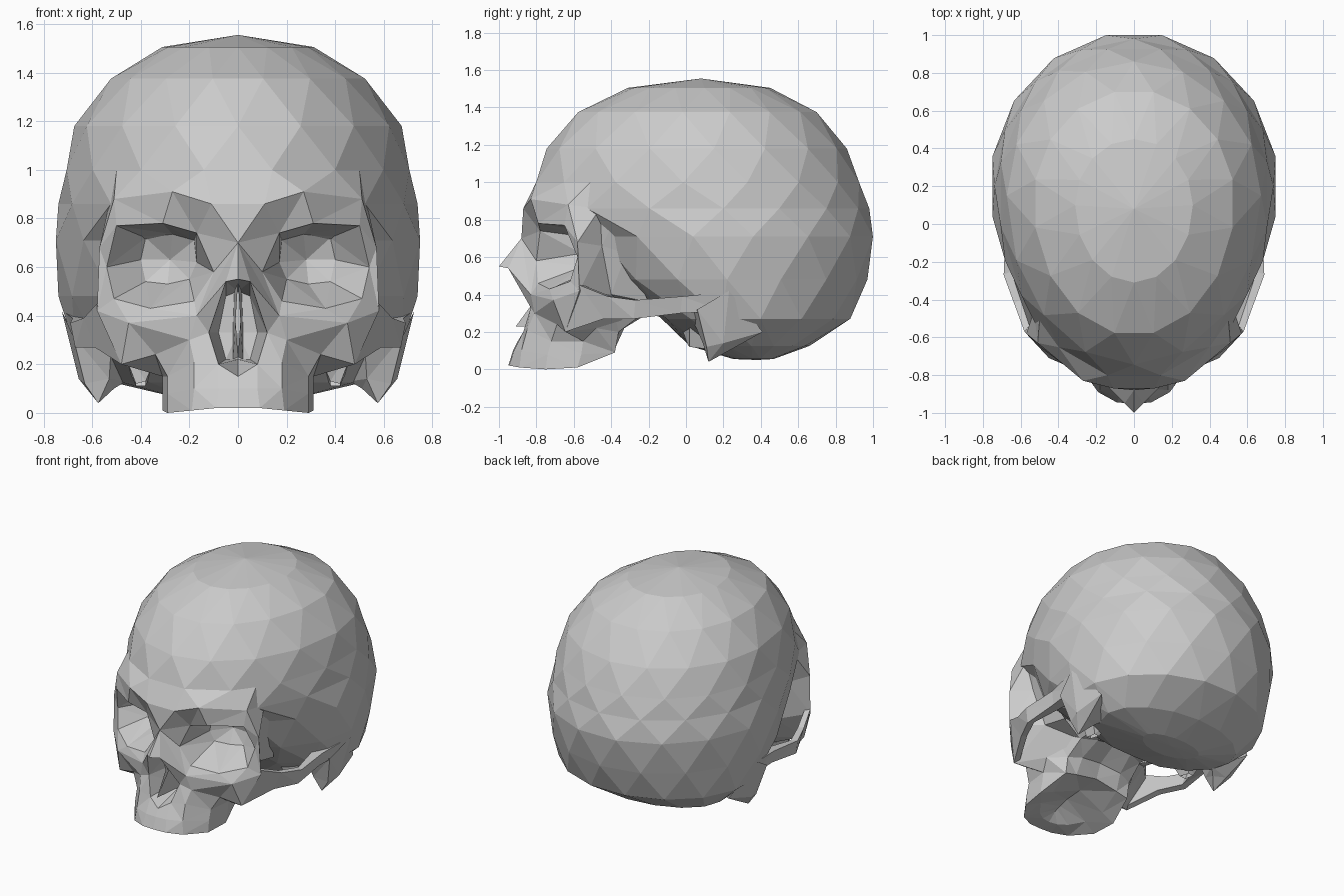
import bpy, bmesh, math
from mathutils import Vector


def make(name, verts, faces, mirror=True, facing=None):
    """Flat-shaded triangle mesh, optionally mirrored across x = 0."""
    bm = bmesh.new()
    vs = [bm.verts.new(v) for v in verts]
    for f in faces:
        bm.faces.new([vs[i] for i in f])
    bmesh.ops.triangulate(bm, faces=bm.faces[:])
    bmesh.ops.remove_doubles(bm, verts=bm.verts[:], dist=0.0005)
    bm.normal_update()
    if facing is None:
        bmesh.ops.recalc_face_normals(bm, faces=bm.faces[:])
    else:
        total = sum((f.normal * f.calc_area() for f in bm.faces), Vector())
        if total.dot(Vector(facing)) < 0:
            bmesh.ops.reverse_faces(bm, faces=bm.faces[:])
    me = bpy.data.meshes.new(name)
    bm.to_mesh(me)
    bm.free()
    ob = bpy.data.objects.new(name, me)
    bpy.context.collection.objects.link(ob)
    if mirror:
        m = ob.modifiers.new("mirror", 'MIRROR')
        m.use_clip = True
        m.merge_threshold = 0.001
    return ob


def sheet(name, rows, facing=None, closed=False):
    """Skin rows of equal point count; closed joins each row into a loop."""
    n = len(rows[0])
    verts = [p for r in rows for p in r]
    faces = []
    for i in range(len(rows) - 1):
        for j in range(n if closed else n - 1):
            k = (j + 1) % n
            faces.append((i * n + j, i * n + k, (i + 1) * n + k, (i + 1) * n + j))
    return make(name, verts, faces, True, facing)


# Cranium: staggered egg-shaped rings
# (z, front y, widest y, back y, half width, flat cut of the front behind the face)
rings = [(1.505, -.31, .10, .45, .31, -1), (1.375, -.59, .12, .71, .53, -1),
         (1.18, -.745, .15, .86, .67, -1), (1.0, -.82, .18, .94, .715, -1),
         (.86, -.83, .2, .98, .735, -1), (.71, -.63, .2, 1.015, .76, -.47),
         (.48, -.47, .22, .97, .735, -.36), (.27, -.18, .28, .89, .68, -.13),
         (.125, .0, .35, .66, .51, .02), (.055, .25, .38, .47, .22, .2)]
SEG = 16
verts, faces = [(0, .08, 1.555)], []
for i, (z, yf, yc, yb, hw, cut) in enumerate(rings):
    for j in range(SEG):
        a = 2 * math.pi * (j + (i % 2) / 2) / SEG
        c = math.cos(a)
        y = yc + c * ((yc - yf) if c < 0 else (yb - yc))
        verts.append((hw * 1.005 * math.sin(a), max(y, cut), z))
verts.append((0, .38, .05))
last = 1 + (len(rings) - 1) * SEG
for j in range(SEG):
    k = (j + 1) % SEG
    faces.append((0, 1 + j, 1 + k))
    faces.append((last + k, last + j, len(verts) - 1))
    for i in range(len(rings) - 1):
        a, b = 1 + i * SEG, 1 + (i + 1) * SEG
        if i % 2 == 0:
            faces += [(a + j, b + j, a + k), (a + k, b + j, b + k)]
        else:
            faces += [(a + j, b + j, b + k), (a + j, b + k, a + k)]
make("cranium", verts, faces, mirror=False)

# Eye sockets: brow and cheek surround, rim, deep loop, apex
surround = [(.11, -.87, .86), (.27, -.83, .91), (.51, -.63, .88), (.57, -.58, .68),
            (.58, -.57, .42), (.45, -.71, .37), (.17, -.83, .40), (0, -.88, .70)]
rim = [(.17, -.78, .74), (.31, -.79, .78), (.50, -.65, .77), (.54, -.58, .60),
       (.51, -.62, .47), (.36, -.73, .43), (.18, -.79, .46), (.10, -.80, .58)]
deep = [(.18, -.55, .71), (.27, -.52, .735), (.38, -.48, .72), (.40, -.46, .63),
        (.38, -.48, .54), (.29, -.50, .53), (.20, -.55, .55), (.17, -.56, .62)]
sheet("eye_socket", [surround, rim, deep, [(.28, -.45, .63)] * 8], (0, -1, 0), True)

# Brow blending into the forehead ring of the cranium
sheet("brow", [[(0, -.88, .70), (.11, -.87, .86), (.27, -.83, .91), (.51, -.63, .88)],
               [(0, -.87, .86), (.11, -.87, .86), (.27, -.83, .91), (.51, -.63, .88)],
               [(0, -.801, 1.0), (.141, -.801, 1.0), (.399, -.652, 1.0),
                (.50, -.51, 1.0)]], (0, -1, 0))

# Temple wall behind the outer eye socket
sheet("temple_wall", [[(.51, -.63, .88), (.57, -.58, .68), (.58, -.57, .42),
                       (.48, -.645, .20)],
                      [(.53, -.46, .86), (.48, -.45, .66), (.42, -.40, .40),
                       (.34, -.48, .22)],
                      [(.56, -.36, .84), (.50, -.32, .62), (.42, -.20, .36),
                       (.24, -.25, .29)]], (1, 0, 0))
sheet("temple_top", [[(.50, -.51, 1.0), (.51, -.63, .88)],
                     [(.58, -.39, .96), (.53, -.46, .86)]], (1, 0, 0))

# Nose bridge
sheet("nose_bridge", [[(0, -.88, .70), (0, -1, .55)], [(0, -.88, .70), (.05, -.95, .54)],
                      [(.17, -.83, .40), (.05, -.95, .54)]], (0, -1, 0))

# Nasal cavity and its dividing wall
sheet("nasal_cavity", [[(0, -1, .55), (.05, -.95, .54), (.12, -.83, .33),
                        (.08, -.87, .20), (0, -.90, .15)],
                       [(0, -.60, .50), (.05, -.60, .48), (.08, -.60, .33),
                        (.05, -.62, .22), (0, -.62, .22)],
                       [(0, -.60, z) for z in (.50, .48, .33, .22, .22)]], (0, -1, 0))
sheet("nasal_septum", [[(0, -.86, .54), (.01, -.80, .38), (0, -.91, .23)],
                       [(.015, -.6, .50), (.02, -.6, .36), (.02, -.6, .22)]], (1, 0, 0))

# Cheek from nose opening to cheekbone, with its underside
sheet("cheek", [[(.05, -.95, .54), (.17, -.83, .40), (.45, -.71, .37), (.58, -.57, .42)],
                [(.12, -.83, .33), (.20, -.81, .30), (.34, -.69, .24), (.48, -.645, .20)],
                [(.08, -.87, .20), (.18, -.85, .21), (.29, -.72, .15), (.31, -.55, .15)]],
      (0, -1, 0))
sheet("cheek_underside", [[(.48, -.645, .20), (.31, -.55, .15)],
                          [(.34, -.48, .22), (.34, -.48, .22)]], (0, 0, -1))

# Upper jaw with gum ridge and hollow palate
sheet("upper_jaw", [[(0, -.90, .15), (.08, -.87, .20), (.18, -.85, .21), (.29, -.72, .15),
                     (.31, -.55, .15), (.26, -.38, .20)],
                    [(0, -.925, .10), (.08, -.92, .10), (.18, -.88, .10), (.29, -.74, .08),
                     (.31, -.56, .08), (.26, -.38, .09)],
                    [(0, -.95, .02), (.09, -.945, .02), (.19, -.89, .01), (.29, -.75, 0),
                     (.31, -.58, .01), (.26, -.38, .09)],
                    [(0, -.86, .03), (.06, -.85, .03), (.12, -.81, .03), (.19, -.72, .04),
                     (.21, -.57, .05), (.17, -.38, .11)],
                    [(0, -.80, .08), (0, -.78, .09), (0, -.75, .10), (0, -.68, .12),
                     (0, -.55, .13), (0, -.38, .14)]], (0, -1, -.5))

# Rear of the jaw rising to the skull base
sheet("jaw_rear", [[(.31, -.55, .15), (.26, -.38, .09), (.17, -.38, .11), (0, -.38, .14)],
                   [(.34, -.48, .22), (.26, -.36, .20), (.16, -.33, .22), (0, -.34, .24)],
                   [(.36, -.40, .38), (.25, -.24, .29), (.14, -.20, .30), (0, -.2, .32)],
                   [(.36, -.2, .42), (.25, .05, .30), (.14, .1, .2), (0, .1, .2)]], (0, 1, -1))

# Cheekbone arch: four-sided bar (top point, bottom point, thickness)
bar = [((.58, -.57, .45), (.48, -.645, .20), .03), ((.635, -.42, .39), (.59, -.44, .27), .035),
       ((.69, -.27, .37), (.67, -.28, .27), .04), ((.68, -.02, .39), (.66, -.03, .30), .08),
       ((.715, .23, .415), (.68, .20, .31), .14)]
sheet("cheekbone_arch", [[t, b, (b[0] - w, b[1] + .02, b[2] + .01),
                          (t[0] - w, t[1] + .02, t[2])] for t, b, w in bar], None, True)

# Bony point behind the ear, and ridge of the skull base
sheet("mastoid", [[(.725, .23, .42), (.68, .06, .32), (.52, .02, .30), (.46, .24, .13),
                   (.62, .41, .20)],
                  [(.655, .20, .14), (.63, .11, .12), (.53, .09, .14), (.51, .19, .10),
                   (.59, .23, .10)],
                  [(.575, .12, .04)] * 5], None, True)
sheet("skull_base_ridge", [[(.50, .02, .33), (.50, .18, .30), (.34, .16, .20), (.30, -.06, .32)],
                           [(.42, .02, .12), (.42, .1, .11), (.38, .1, .11), (.38, .01, .13)]],
      None, True)
